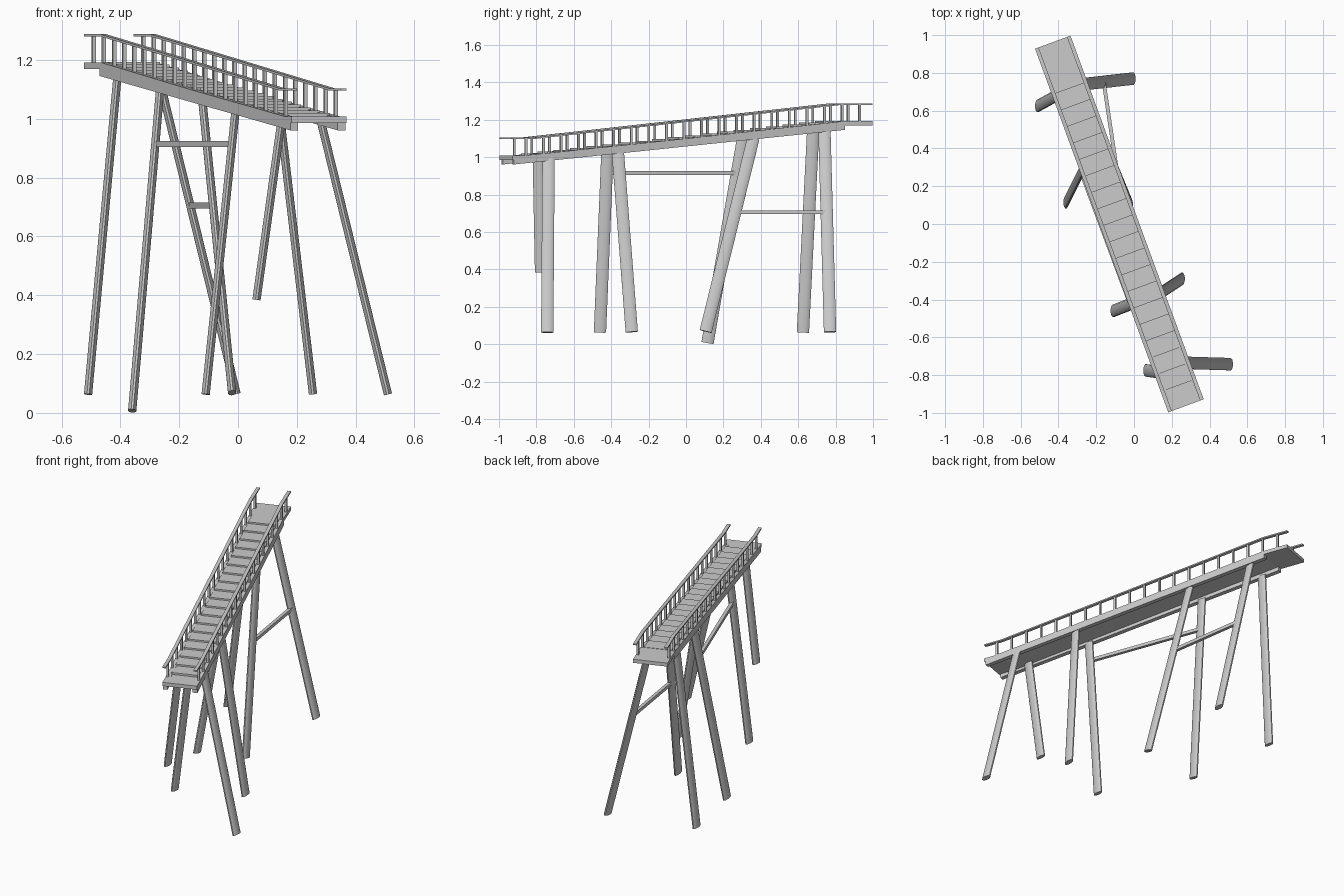
import bpy, bmesh, math
from mathutils import Vector, Matrix

if "Cube" in bpy.data.objects:
    bpy.data.objects.remove(bpy.data.objects["Cube"])

# Deck frame: local y runs up the ramp, local x runs across it
FRAME = Matrix.Translation((-0.0775, 0, 0)) @ Matrix.Rotation(math.atan2(0.344, 0.939), 4, 'Z')
S = (-1.025, -0.91, 0.858, 1.025)


def finish(name, bm, matrix=Matrix()):
    bmesh.ops.recalc_face_normals(bm, faces=bm.faces)
    me = bpy.data.meshes.new(name)
    bm.to_mesh(me)
    bm.free()
    ob = bpy.data.objects.new(name, me)
    bpy.context.collection.objects.link(ob)
    ob.matrix_world = matrix
    return ob


def strip(bm, x0, x1, top, depth):
    """Extrude a side profile (points along the top, given depth) across x."""
    pts = list(top) + [(s, z - depth) for s, z in reversed(top)]
    face = bm.faces.new([bm.verts.new((x0, s, z)) for s, z in pts])
    ext = bmesh.ops.extrude_face_region(bm, geom=[face])
    verts = [g for g in ext['geom'] if isinstance(g, bmesh.types.BMVert)]
    bmesh.ops.translate(bm, verts=verts, vec=(x1 - x0, 0, 0))


def height(s, low, high):
    t = min(max((s - S[1]) / (S[2] - S[1]), 0), 1)
    return low + t * (high - low)


# Deck base with level landings at both ends
bm = bmesh.new()
strip(bm, -0.1, 0.1, [(s, height(s, 1.008, 1.192)) for s in S], 0.022)
finish("deck", bm, FRAME)

# Level treads along the slope
bm = bmesh.new()
n = 19
pitch = (S[2] - S[1]) / n
for i in range(n):
    s0 = S[1] + i * pitch
    z = height(s0 + pitch, 1.008, 1.192) + 0.002
    strip(bm, -0.08, 0.08, [(s0, z), (s0 + pitch, z)], 0.014)
finish("treads", bm, FRAME)

# Side beams, handrails and posts, both sides
for side, label in ((-1, "left"), (1, "right")):
    def edge(inner, outer):
        return sorted((side * inner, side * outer))
    bm = bmesh.new()
    strip(bm, *edge(0.072, 0.1), [(-1.015, 1.003), (0.87, 1.188)], 0.042)
    finish(label + "_beam", bm, FRAME)

    bm = bmesh.new()
    strip(bm, *edge(0.08, 0.1), [(s, height(s, 1.104, 1.288)) for s in S], 0.008)
    finish(label + "_handrail", bm, FRAME)

    bm = bmesh.new()
    for i in range(20):
        s = -0.945 + i * 0.1
        z = height(s, 1.1, 1.283)
        strip(bm, *edge(0.084, 0.096), [(s - 0.006, z), (s + 0.006, z)], 0.1)
    finish(label + "_posts", bm, FRAME)


# Splayed legs with an oval section, foot to top
def leg(name, foot, top):
    foot, top = Vector(foot), Vector(top)
    bm = bmesh.new()
    tilt = (top - foot).to_track_quat('Z', 'Y')
    d = (top - foot).normalized()
    turn = Vector((0, 0, 1)).rotation_difference(d)
    rings = []
    for p in (foot, top):
        ring = []
        for k in range(12):
            a = 2 * math.pi * (k + 0.5) / 12
            ring.append(bm.verts.new(p + turn @ Vector((0.0145 * math.cos(a), 0.034 * math.sin(a), 0))))
        rings.append(ring)
    for k in range(12):
        j = (k + 1) % 12
        bm.faces.new((rings[0][k], rings[0][j], rings[1][j], rings[1][k]))
    bm.faces.new(rings[0][::-1])
    bm.faces.new(rings[1])
    ob = finish(name, bm)
    bpy.ops.object.select_all(action='DESELECT')
    ob.select_set(True)
    bpy.context.view_layer.objects.active = ob
    bpy.ops.object.shade_smooth_by_angle(angle=math.radians(45))


leg("back_leg_left", (-0.51, 0.625, 0.063), (-0.41, 0.68, 1.145))
leg("back_leg_right", (-0.005, 0.77, 0.065), (-0.27, 0.74, 1.145))
leg("middle_back_leg_left", (-0.36, 0.115, 0.007), (-0.265, 0.305, 1.1))
leg("middle_back_leg_right", (-0.02, 0.105, 0.068), (-0.125, 0.36, 1.1))
leg("middle_front_leg_left", (-0.11, -0.46, 0.063), (-0.008, -0.42, 1.03))
leg("middle_front_leg_right", (0.255, -0.29, 0.065), (0.14, -0.365, 1.035))
leg("front_leg_right", (0.51, -0.742, 0.063), (0.28, -0.735, 1.0))
leg("front_leg_left", (0.063, -0.775, 0.385), (0.148, -0.787, 0.995))


# Level cross braces between legs
def brace(name, a, b):
    a, b = Vector(a), Vector(b)
    d = b - a
    bm = bmesh.new()
    bmesh.ops.create_cube(bm, size=1)
    bmesh.ops.scale(bm, verts=bm.verts, vec=(0.02, d.length, 0.02))
    ang = math.atan2(-d.x, d.y)
    finish(name, bm, Matrix.Translation((a + b) / 2) @ Matrix.Rotation(ang, 4, 'Z'))


brace("left_brace", (-0.022, -0.422, 0.915), (-0.279, 0.27, 0.915))
brace("right_brace", (-0.087, 0.26, 0.705), (-0.161, 0.757, 0.705))
